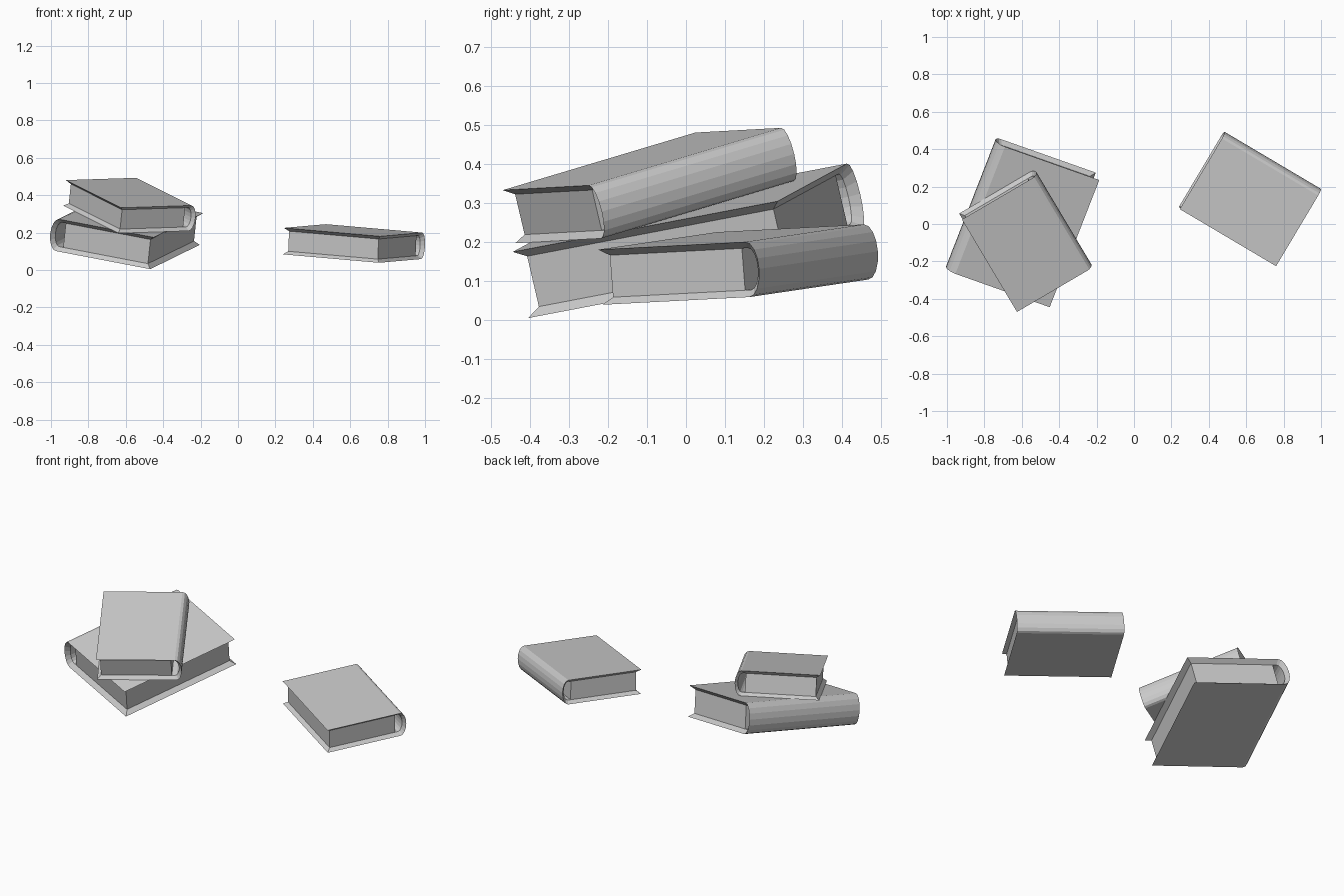
import bpy, bmesh
from math import sin, cos, pi
from mathutils import Vector, Matrix

if "Cube" in bpy.data.objects:
    bpy.data.objects.remove(bpy.data.objects["Cube"])

# Base book size: spine length, cover width, thickness, spine bulge, overhang, board thickness
L, W, T, B, E, H = 0.60, 0.44, 0.142, 0.035, 0.021, 0.017
SEGS = 8


def make_object(name, bm, mat):
    bmesh.ops.recalc_face_normals(bm, faces=bm.faces)
    me = bpy.data.meshes.new(name)
    bm.to_mesh(me)
    bm.free()
    ob = bpy.data.objects.new(name, me)
    bpy.context.collection.objects.link(ob)
    ob.matrix_world = mat
    return ob


def c_profile(fore, start, half, bulge):
    """C-shaped section: fore edge, half-ellipse round the spine, fore edge."""
    arc = [(start - bulge * sin(pi * i / SEGS), -T / 2 + half * cos(pi * i / SEGS))
           for i in range(SEGS + 1)]
    return [(fore, -T / 2 + half)] + arc + [(fore, -T / 2 - half)]


def cover(name, mat):
    # Outer skin, tapered rim and inner skin, as rings of the C section
    bm = bmesh.new()
    outer = c_profile(W, 0.0, T / 2, B)
    inner = c_profile(W - E, 0.006, T / 2 - H, B - 0.010)
    rings = [[bm.verts.new((u, v, w)) for v, w in prof]
             for u, prof in ((0, outer), (L, outer), (L - E, inner), (E, inner))]
    for k in range(4):
        a, b = rings[k], rings[(k + 1) % 4]
        for i in range(len(a) - 1):
            bm.faces.new((a[i], a[i + 1], b[i + 1], b[i]))
    # Fore edges of the two boards
    for i in (0, -1):
        bm.faces.new([r[i] for r in rings])
    return make_object(name, bm, mat)


def pages(name, mat):
    bm = bmesh.new()
    v0, v1 = 0.024, W - E
    bmesh.ops.create_cube(bm, size=1, matrix=Matrix.Translation((L / 2, (v0 + v1) / 2, -T / 2))
                          @ Matrix.Diagonal((L - 2 * E, v1 - v0, T - 2 * H, 1)))
    return make_object(name, bm, mat)


def book(name, corner, along, across, s):
    # corner: top spine corner; along: spine direction; across: towards the fore edge
    u = Vector(along).normalized()
    v = Vector(across)
    v = (v - u * v.dot(u)).normalized()
    w = u.cross(v)
    rot = Matrix((u, v, w)).transposed().to_4x4()
    mat = Matrix.Translation(corner) @ rot @ Matrix.Scale(s, 4)
    cover(name + "_cover", mat)
    pages(name + "_pages", mat)


# Lone book on the right, and two stacked books on the left
book("lone_book", (0.985, 0.152, 0.20), (-0.515, 0.305, 0.045), (-0.225, -0.38, -0.02), 1.0)
book("upper_book", (-0.25, -0.25, 0.345), (-0.295, 0.495, 0.148), (-0.37, -0.23, -0.015), 0.99)
book("lower_book", (-0.69, 0.413, 0.401), (-0.265, -0.68, -0.13), (0.52, -0.185, -0.10), 1.235)
